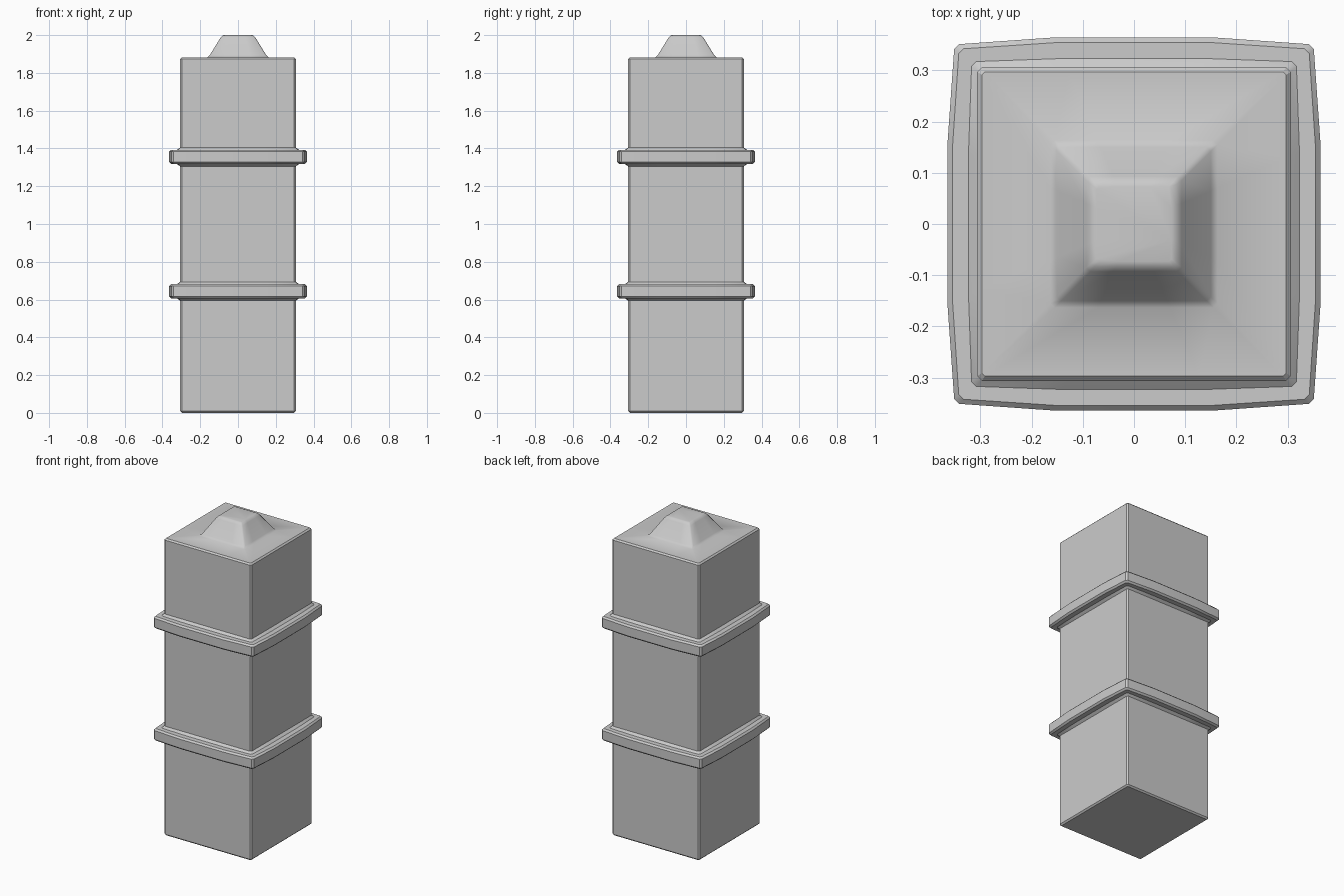
import bpy, bmesh
from math import radians

if "Cube" in bpy.data.objects:
    bpy.data.objects.remove(bpy.data.objects["Cube"])


def outline(z, corner, mid, cut):
    """Square ring with cut corners; sides bow out to 'mid' at their middle."""
    pts = []
    x, y = 1, 0
    half = mid * 0.43
    for _ in range(4):
        side = [(mid, -half), (mid, half), (corner, corner - cut), (corner - cut, corner)]
        pts += [(a * x - b * y, a * y + b * x, z) for a, b in side]
        x, y = -y, x
    return pts


def loft(name, rings, close_bottom, close_top):
    bm = bmesh.new()
    loops = [[bm.verts.new(p) for p in outline(*r)] for r in rings]
    for lo, hi in zip(loops, loops[1:]):
        n = len(lo)
        for i in range(n):
            j = (i + 1) % n
            bm.faces.new((lo[i], lo[j], hi[j], hi[i]))
    if close_bottom:
        bm.faces.new(loops[0][::-1])
    if close_top:
        bm.faces.new(loops[-1])
    me = bpy.data.meshes.new(name)
    bm.to_mesh(me)
    bm.free()
    ob = bpy.data.objects.new(name, me)
    bpy.context.collection.objects.link(ob)
    return ob


def smooth(ob, angle):
    bpy.ops.object.select_all(action='DESELECT')
    ob.select_set(True)
    bpy.context.view_layer.objects.active = ob
    bpy.ops.object.shade_smooth_by_angle(angle=radians(angle))


# Square shaft with two bowed bands
S = 0.306
rings = [(0, 0.297, 0.297, 0.006), (0.009, S, S, 0.009)]
for c in (0.644, 1.355):
    rings += [
        (c - 0.050, S, S, 0.009),
        (c - 0.038, 0.317, 0.323, 0.009),
        (c - 0.038, 0.342, 0.354, 0.009),
        (c - 0.028, 0.351, 0.364, 0.010),
        (c + 0.028, 0.351, 0.364, 0.010),
        (c + 0.038, 0.342, 0.354, 0.009),
        (c + 0.038, 0.317, 0.323, 0.009),
        (c + 0.050, S, S, 0.009),
    ]
rings += [(1.873, S, S, 0.009), (1.882, 0.297, 0.297, 0.006)]
smooth(loft("column_shaft", rings, True, False), 30)

# Softly shaded top with a raised pyramid knob
knob = [(1.882, 0.297, 0.297, 0.006), (1.882, 0.163, 0.163, 0.008),
        (1.893, 0.150, 0.150, 0.008), (1.986, 0.093, 0.093, 0.008),
        (1.997, 0.083, 0.083, 0.006), (2.0, 0.073, 0.073, 0.005)]
smooth(loft("top_knob", knob, False, True), 70)
